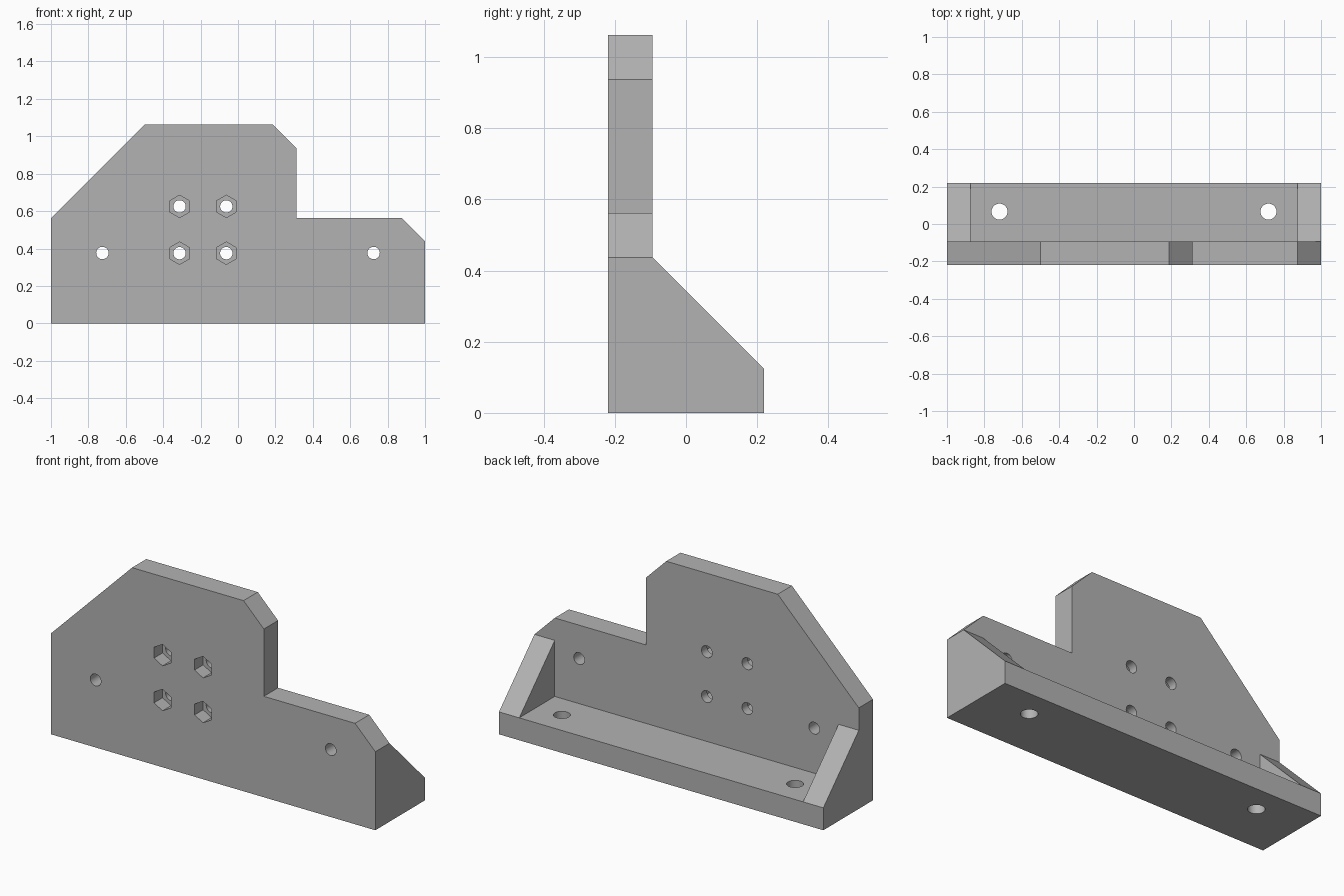
import bpy, bmesh, math
from mathutils import Matrix, Vector

if "Cube" in bpy.data.objects:
    bpy.data.objects.remove(bpy.data.objects["Cube"])

FRONT, BACK, WALL = -0.21875, 0.21875, 0.125
INNER = FRONT + WALL

grey = bpy.data.materials.new("plain grey")
grey.use_nodes = True
grey.diffuse_color = (0.45, 0.45, 0.45, 1)
grey.node_tree.nodes["Principled BSDF"].inputs["Base Color"].default_value = (0.45, 0.45, 0.45, 1)


def finish(bm, name):
    bmesh.ops.recalc_face_normals(bm, faces=bm.faces)
    mesh = bpy.data.meshes.new(name)
    bm.to_mesh(mesh)
    bm.free()
    mesh.materials.append(grey)
    obj = bpy.data.objects.new(name, mesh)
    bpy.context.collection.objects.link(obj)
    return obj


def prism(name, points, direction):
    """Extrude a flat outline along a direction."""
    bm = bmesh.new()
    face = bm.faces.new([bm.verts.new(p) for p in points])
    new = bmesh.ops.extrude_face_region(bm, geom=[face])["geom"]
    bmesh.ops.translate(bm, vec=Vector(direction),
                        verts=[v for v in new if isinstance(v, bmesh.types.BMVert)])
    return finish(bm, name)


def add_drill(bm, center, radius, depth, sides, axis):
    """Add a cylindrical or hexagonal cutter along y or z."""
    turn = Matrix.Rotation(math.radians(90), 4, 'X') if axis == 'Y' else Matrix()
    spin = Matrix.Rotation(math.radians(90), 4, 'Z') if sides == 6 else Matrix()
    # Start with a corner pointing up
    made = bmesh.ops.create_cone(bm, cap_ends=True, segments=sides, radius1=radius,
                                 radius2=radius, depth=depth)["verts"]
    if sides == 6:
        corner = max(made, key=lambda v: v.co.y).co
        if abs(corner.x) < 0.001:
            spin = Matrix()
    bmesh.ops.transform(bm, verts=made, matrix=Matrix.Translation(center) @ turn @ spin)


def boolean(target, tool, operation):
    mod = target.modifiers.new(tool.name, 'BOOLEAN')
    mod.operation = operation
    mod.solver = 'EXACT'
    mod.object = tool
    bpy.context.view_layer.objects.active = target
    bpy.ops.object.modifier_apply(modifier=mod.name)
    bpy.data.objects.remove(tool)


# Upright plate with stepped, chamfered outline
outline = [(-1, 0), (1, 0), (1, .4375), (.875, .5625), (.3125, .5625), (.3125, .9375),
           (.1875, 1.0625), (-.5, 1.0625), (-1, .5625)]
bracket = prism("mounting_bracket", [(x, FRONT, z) for x, z in outline], (0, WALL, 0))

# Foot and triangular end gussets
foot = prism("foot", [(-1, y, z) for y, z in
                      ((INNER, 0), (BACK, 0), (BACK, WALL), (INNER, WALL))], (2, 0, 0))
boolean(bracket, foot, 'UNION')
for x in (-1, 1 - WALL):
    gusset = prism("gusset", [(x, y, z) for y, z in
                              ((INNER, 0), (BACK, 0), (BACK, WALL), (INNER, .4375))],
                   (WALL, 0, 0))
    boolean(bracket, gusset, 'UNION')

# Bolt holes through the plate and foot
bm = bmesh.new()
for x in (-.3125, -.0625):
    for z in (.375, .625):
        add_drill(bm, (x, FRONT + WALL / 2, z), .033, .3, 32, 'Y')
for x in (-1, 1):
    add_drill(bm, (x * .725, FRONT + WALL / 2, .376), .033, .3, 32, 'Y')
    add_drill(bm, (x * .719, .066, WALL / 2), .043, .2, 32, 'Z')
boolean(bracket, finish(bm, "hole_cutter"), 'DIFFERENCE')

# Hexagonal nut recesses in the front face
bm = bmesh.new()
for x in (-.3125, -.0625):
    for z in (.375, .625):
        add_drill(bm, (x, FRONT, z), .06, .15, 6, 'Y')
boolean(bracket, finish(bm, "nut_cutter"), 'DIFFERENCE')

# Smooth hole walls, crisp edges elsewhere
bpy.ops.object.select_all(action='DESELECT')
bracket.select_set(True)
bpy.context.view_layer.objects.active = bracket
bpy.ops.object.shade_smooth_by_angle(angle=math.radians(30))
